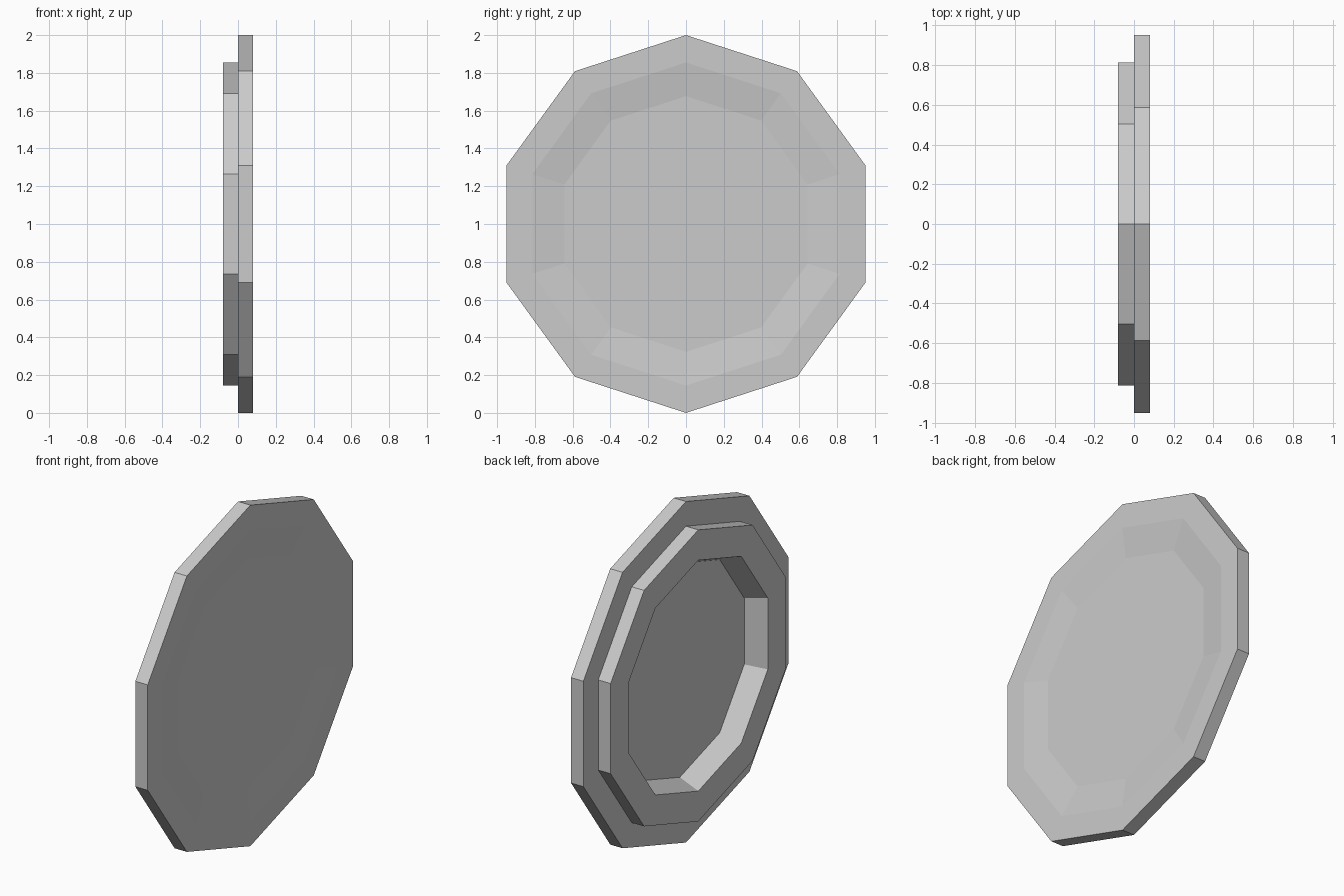
import bpy, bmesh
from math import sin, cos, pi

if "Cube" in bpy.data.objects:
    bpy.data.objects.remove(bpy.data.objects["Cube"])

SIDES = 10

# Profile as (x, radius), from the recess floor at the back round to the front centre
profile = [
    (0.040, 0.628),   # recess floor edge
    (-0.08, 0.677),   # raised ring, inner lip
    (-0.08, 0.855),   # raised ring, outer lip
    (0.0, 0.855),     # foot of the ring
    (0.0, 1.0),       # plate, back edge
    (0.08, 1.0),      # plate, front edge
    (0.08, 0.855),    # start of the shallow front dish
    (0.058, 0.677),   # dish floor edge
]

bm = bmesh.new()
rings = []
for x, r in profile:
    rings.append([bm.verts.new((x, r * sin(2 * pi * i / SIDES), 1 + r * cos(2 * pi * i / SIDES)))
                  for i in range(SIDES)])

# Bands between neighbouring rings
for a, b in zip(rings, rings[1:]):
    for i in range(SIDES):
        j = (i + 1) % SIDES
        bm.faces.new((a[i], a[j], b[j], b[i]))

# Recess floor and front face
bm.faces.new(rings[0])
bm.faces.new(rings[-1])
bmesh.ops.recalc_face_normals(bm, faces=bm.faces)

mesh = bpy.data.meshes.new("ten_sided_plate")
bm.to_mesh(mesh)
bm.free()
plate = bpy.data.objects.new("ten_sided_plate", mesh)
bpy.context.collection.objects.link(plate)
